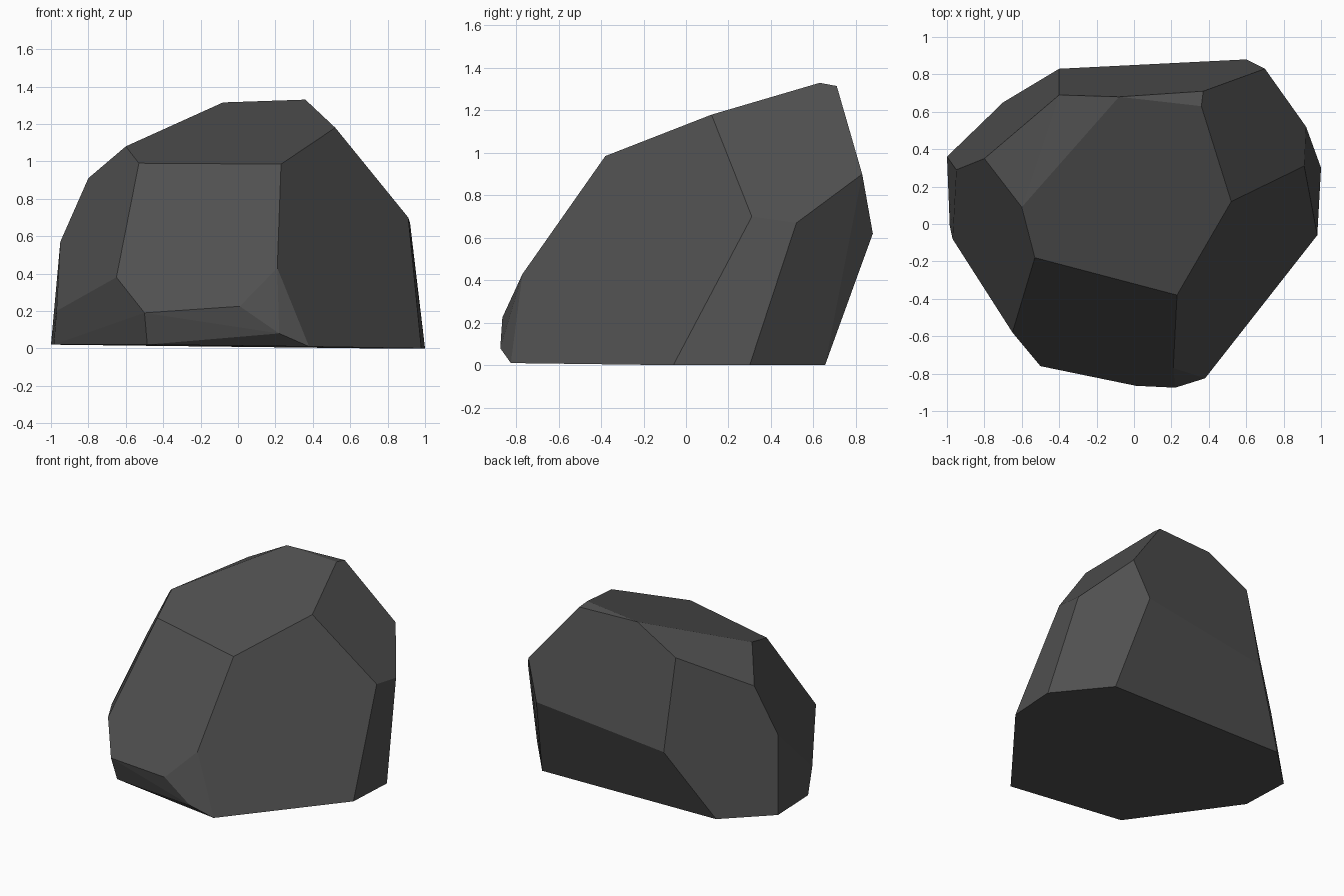
import bpy
import bmesh
import math

# Corner points of the faceted boulder, grouped from top to bottom
crown = [(0.36, 0.63, 1.33), (0.37, 0.71, 1.315), (-0.08, 0.68, 1.315),
         (0.52, 0.12, 1.18), (-0.40, 0.69, 1.14), (-0.60, 0.09, 1.08),
         (-0.53, -0.18, 0.99), (0.23, -0.38, 0.985)]
shoulder = [(0.70, 0.83, 0.90), (-0.80, 0.35, 0.91), (0.91, 0.31, 0.70),
            (0.92, 0.52, 0.67), (0.60, 0.88, 0.62), (-0.95, 0.29, 0.57),
            (-0.40, 0.83, 0.50), (0.21, -0.77, 0.43), (-0.65, -0.58, 0.38)]
foot = [(-0.97, -0.08, 0.20), (-0.50, -0.76, 0.19), (0.01, -0.865, 0.225),
        (0.22, -0.875, 0.08)]
base = [(1.0, 0.30, 0), (0.98, -0.06, 0), (0.71, 0.655, 0), (0.38, -0.825, 0.01),
        (-0.485, -0.71, 0.02), (-0.985, -0.01, 0.02), (-1.0, 0.36, 0.02),
        (-0.70, 0.65, 0.02)]

# Boulder: convex hull of the corners, near-flat triangles merged to facets
bm = bmesh.new()
for p in crown + shoulder + foot + base:
    bm.verts.new(p)
hull = bmesh.ops.convex_hull(bm, input=bm.verts[:])
loose = [v for v in bm.verts if not v.link_faces]
bmesh.ops.delete(bm, geom=loose, context='VERTS')
bmesh.ops.dissolve_limit(bm, angle_limit=math.radians(3),
                         verts=bm.verts[:], edges=bm.edges[:])
bmesh.ops.recalc_face_normals(bm, faces=bm.faces[:])

mesh = bpy.data.meshes.new("boulder")
bm.to_mesh(mesh)
bm.free()
boulder = bpy.data.objects.new("boulder", mesh)
bpy.context.collection.objects.link(boulder)

# Single dark stone colour
stone = bpy.data.materials.new("dark grey stone")
stone.diffuse_color = (0.08, 0.08, 0.08, 1)
mesh.materials.append(stone)
